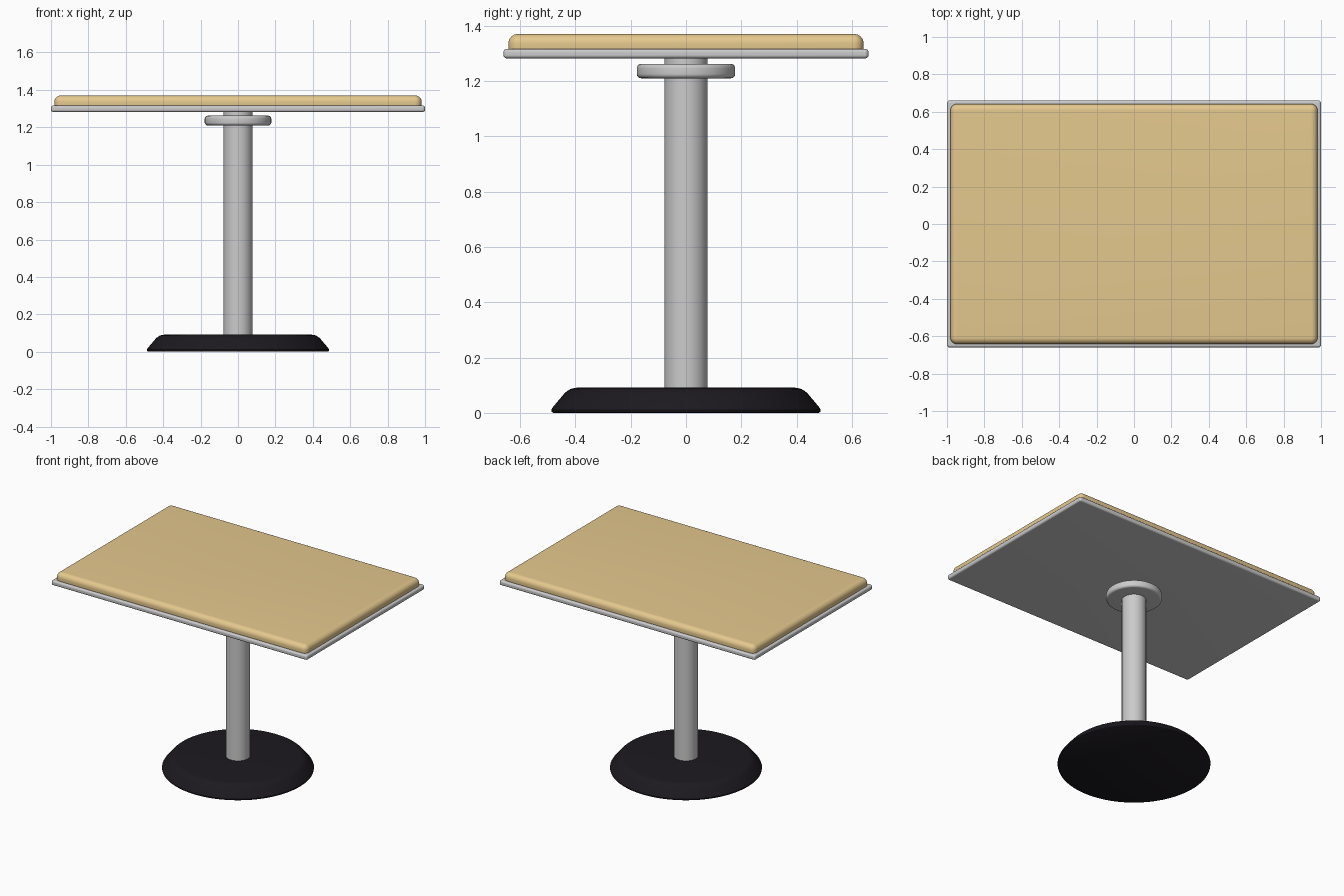
import bpy, bmesh, math

if "Cube" in bpy.data.objects:
    bpy.data.objects.remove(bpy.data.objects["Cube"])


def material(name, color):
    m = bpy.data.materials.new(name)
    m.diffuse_color = (*color, 1)
    m.use_nodes = True
    m.node_tree.nodes["Principled BSDF"].inputs["Base Color"].default_value = m.diffuse_color
    return m


def finish(name, bm, mat=None):
    bmesh.ops.recalc_face_normals(bm, faces=bm.faces)
    me = bpy.data.meshes.new(name)
    bm.to_mesh(me)
    bm.free()
    ob = bpy.data.objects.new(name, me)
    bpy.context.collection.objects.link(ob)
    if mat:
        me.materials.append(mat)
    bpy.ops.object.select_all(action='DESELECT')
    ob.select_set(True)
    bpy.context.view_layer.objects.active = ob
    bpy.ops.object.shade_smooth_by_angle(angle=math.radians(35))
    return ob


def slab(name, hx, hy, z0, z1, corner, top_r, bottom_r, mat=None):
    """Box with rounded corners and separately rounded top and bottom rims."""
    bm = bmesh.new()
    steps = 8
    # rim profile as (inset, z), from bottom to top
    rim = []
    for i in range(steps + 1):
        a = math.pi / 2 * i / steps
        rim.append((bottom_r * (1 - math.sin(a)), z0 + bottom_r * (1 - math.cos(a))))
    for i in range(steps + 1):
        a = math.pi / 2 * i / steps
        rim.append((top_r * (1 - math.cos(a)), z1 - top_r * (1 - math.sin(a))))
    loops = []
    for inset, z in rim:
        r = max(corner - inset, 0.002)
        loop = []
        for k, (sx, sy) in enumerate([(1, 1), (-1, 1), (-1, -1), (1, -1)]):
            for i in range(steps + 1):
                a = math.pi / 2 * (k + i / steps)
                loop.append(bm.verts.new((sx * (hx - inset - r) + r * math.cos(a),
                                          sy * (hy - inset - r) + r * math.sin(a), z)))
        loops.append(loop)
    n = len(loops[0])
    for lo, hi in zip(loops, loops[1:]):
        for i in range(n):
            j = (i + 1) % n
            bm.faces.new((lo[i], lo[j], hi[j], hi[i]))
    bm.faces.new(loops[0][::-1])
    bm.faces.new(loops[-1])
    return finish(name, bm, mat)


def lathe(name, profile, mat=None, sides=64):
    """Closed solid of revolution with flat end caps."""
    bm = bmesh.new()
    rings = [[bm.verts.new((r * math.cos(2 * math.pi * i / sides),
                            r * math.sin(2 * math.pi * i / sides), z))
              for i in range(sides)] for r, z in profile]
    for lo, hi in zip(rings, rings[1:]):
        for i in range(sides):
            j = (i + 1) % sides
            bm.faces.new((lo[i], lo[j], hi[j], hi[i]))
    bm.faces.new(rings[0][::-1])
    bm.faces.new(rings[-1])
    return finish(name, bm, mat)


wood = material("wood", (0.78, 0.58, 0.27))
black = material("black", (0.012, 0.01, 0.014))

# table top: grey tray with a rounded wooden board on it
slab("tray", 1.0, 0.66, 1.282, 1.316, 0.014, 0.012, 0.012)
slab("table_top", 0.982, 0.642, 1.308, 1.37, 0.036, 0.034, 0.012, wood)

# column
lathe("column", [(0.078, 0.08), (0.078, 1.29)])

# collar below the tray, with rounded rims
collar, R, r, z0, z1 = [], 0.178, 0.016, 1.21, 1.262
for zc, start in ((z0 + r, -90), (z1 - r, 0)):
    for i in range(7):
        a = math.radians(start + 15 * i)
        collar.append((R - r + r * math.cos(a), zc + r * math.sin(a)))
lathe("collar", collar)

# round foot with sloping side
lathe("base", [(0.480, 0.0), (0.486, 0.004), (0.487, 0.011), (0.482, 0.020),
               (0.440, 0.070), (0.430, 0.079), (0.418, 0.086),
               (0.406, 0.0895), (0.395, 0.091)], black)
